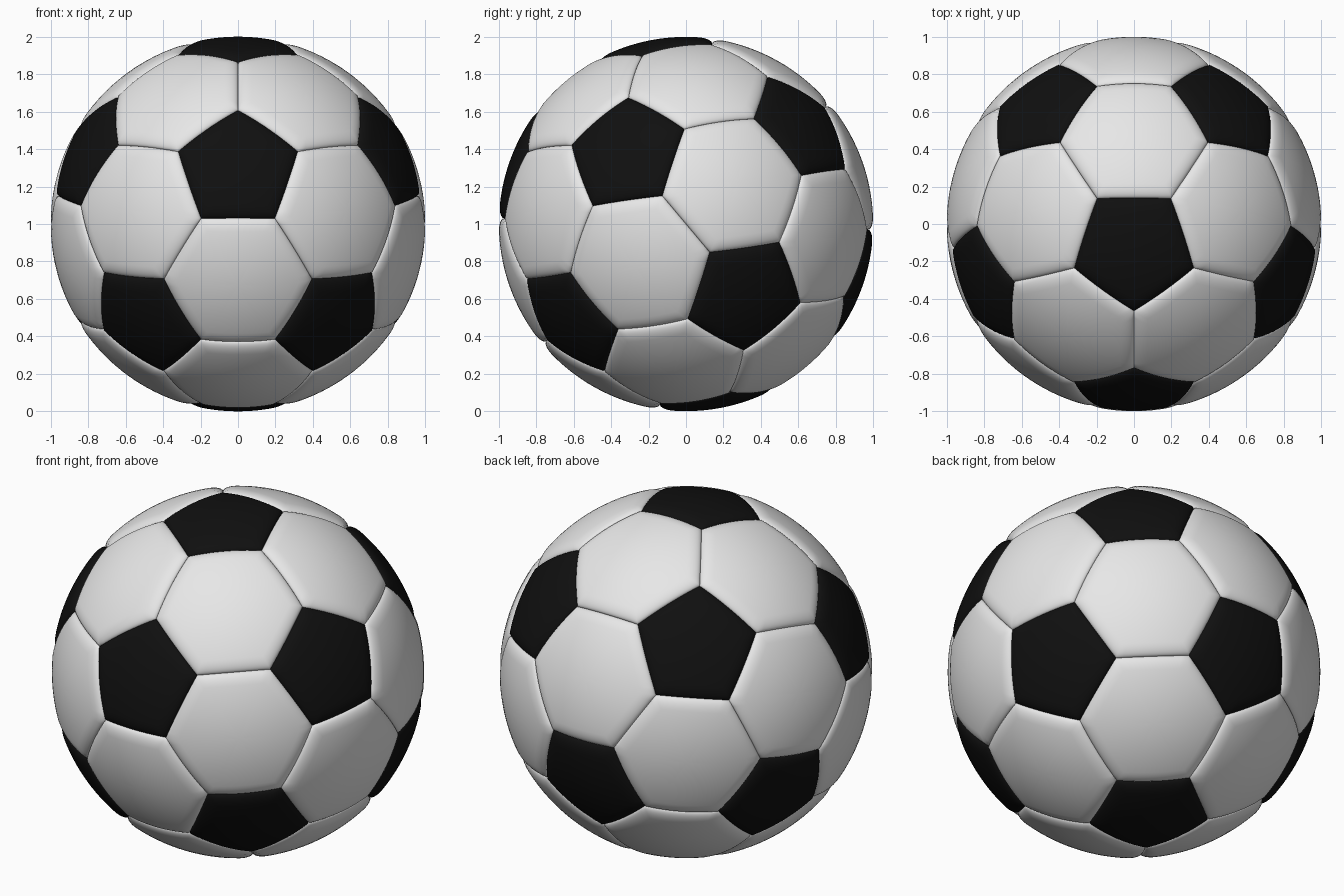
import bpy, bmesh, math
from mathutils import Matrix, Vector

if "Cube" in bpy.data.objects:
    bpy.data.objects.remove(bpy.data.objects["Cube"])

TILT = math.radians(40)     # lean of the panel pattern towards the front
SEAM_DEPTH = 0.026
SEAM_WIDTH = 0.075
STEPS = 10                  # segments along each panel side
ROUND = 8                   # rings in the rounded panel border
INNER = 7                   # rings in the panel middle


def material(name, value, roughness):
    m = bpy.data.materials.new(name)
    m.use_nodes = True
    color = (value, value, value, 1)
    m.diffuse_color = color
    bsdf = m.node_tree.nodes["Principled BSDF"]
    bsdf.inputs["Base Color"].default_value = color
    bsdf.inputs["Roughness"].default_value = roughness
    return m


def panel_cage():
    """Truncated icosahedron: 12 pentagons and 20 hexagons."""
    bm = bmesh.new()
    phi = (1 + math.sqrt(5)) / 2
    for a in (-1, 1):
        for b in (-phi, phi):
            for co in ((0, a, b), (a, b, 0), (b, 0, a)):
                bm.verts.new(co)
    bmesh.ops.convex_hull(bm, input=bm.verts[:])
    bmesh.ops.recalc_face_normals(bm, faces=bm.faces[:])
    bmesh.ops.bevel(bm, geom=bm.verts[:], offset=100 / 3, offset_type='PERCENT',
                    segments=1, profile=0.5, affect='VERTICES')
    bmesh.ops.rotate(bm, verts=bm.verts[:], matrix=Matrix.Rotation(TILT, 3, 'X'))
    scale = 1 / bm.verts[:][0].co.length
    bmesh.ops.scale(bm, verts=bm.verts[:], vec=(scale,) * 3)
    bmesh.ops.recalc_face_normals(bm, faces=bm.faces[:])
    return bm


def add_panel(bm, corners):
    """Padded leather panel: concentric rings pushed out to the ball."""
    center = sum(corners, Vector()) / len(corners)
    n = len(corners)
    outline = [corners[i].lerp(corners[(i + 1) % n], k / STEPS)
               for i in range(n) for k in range(STEPS)]
    apothem = ((corners[0] + corners[1]) / 2 - center).length
    # (distance from the centre, radius) for every ring, from seam inwards
    rings = []
    for i in range(ROUND + 1):
        a = math.pi / 2 * i / ROUND
        rings.append((1 - SEAM_WIDTH * (1 - math.cos(a)) / apothem,
                      1 - SEAM_DEPTH * (1 - math.sin(a))))
    edge = rings[-1][0]
    rings += [(edge * (1 - i / INNER), 1) for i in range(1, INNER)]

    loops = [[bm.verts.new(center.lerp(p, t).normalized() * r) for p in outline]
             for t, r in rings]
    hub = bm.verts.new(center.normalized())
    count = len(outline)
    for i in range(count):
        j = (i + 1) % count
        for outer, inner in zip(loops, loops[1:]):
            bm.faces.new((outer[i], outer[j], inner[j], inner[i]))
        bm.faces.new((loops[-1][i], loops[-1][j], hub))


def build_panels(name, cage, sides, mat):
    bm = bmesh.new()
    for f in cage.faces:
        if len(f.verts) == sides:
            add_panel(bm, [v.co.copy() for v in f.verts])
    for f in bm.faces:
        f.smooth = True
    bmesh.ops.translate(bm, verts=bm.verts[:], vec=(0, 0, 1))
    mesh = bpy.data.meshes.new(name)
    bm.to_mesh(mesh)
    bm.free()
    mesh.materials.append(mat)
    obj = bpy.data.objects.new(name, mesh)
    bpy.context.collection.objects.link(obj)
    return obj


# Ball panels
cage = panel_cage()
build_panels("white_hexagon_panels", cage, 6, material("white leather", 0.8, 0.5))
build_panels("black_pentagon_panels", cage, 5, material("black leather", 0.005, 0.5))
cage.free()
